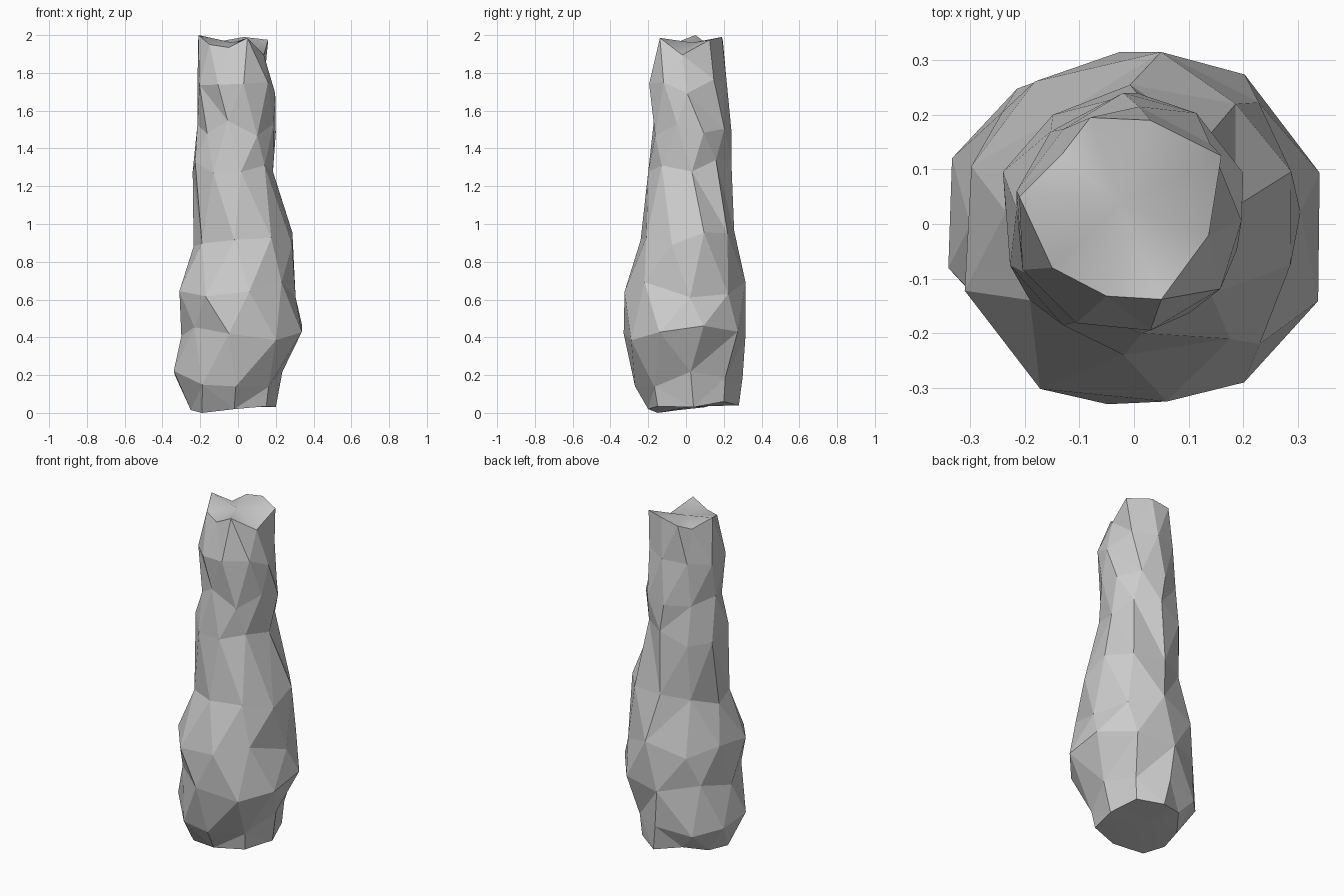
import bpy, bmesh, math, random
from mathutils import Vector

if "Cube" in bpy.data.objects:
    bpy.data.objects.remove(bpy.data.objects["Cube"])

random.seed(11)
SIDES = 9

# Silhouette profile: z, x min, x max, y min, y max
profile = [
    (0.18, -0.34, 0.235, -0.27, 0.30),
    (0.43, -0.30, 0.34, -0.33, 0.315),
    (0.65, -0.31, 0.305, -0.325, 0.315),
    (0.92, -0.235, 0.288, -0.24, 0.255),
    (1.30, -0.24, 0.185, -0.20, 0.24),
    (1.51, -0.215, 0.20, -0.17, 0.24),
    (1.73, -0.215, 0.197, -0.195, 0.215),
]
# Uneven end rims, counter-clockwise from the right
base_rim = [(0.20, 0.04, 0.03), (0.15, 0.20, 0.06), (0.02, 0.28, 0.04),
            (-0.13, 0.22, 0.07), (-0.22, 0.10, 0.03), (-0.25, -0.04, 0.015),
            (-0.19, -0.15, 0.0), (-0.02, -0.20, 0.02), (0.15, -0.15, 0.035)]
top_rim = [(0.137, -0.02, 1.895), (0.16, 0.125, 1.975), (0.03, 0.19, 1.99),
           (-0.08, 0.195, 1.97), (-0.13, 0.13, 1.94), (-0.21, 0.05, 2.0),
           (-0.15, -0.08, 1.95), (-0.05, -0.132, 1.935), (0.05, -0.138, 1.985)]


def ring(level, z, *ext):
    """Irregular ring fitted to its extents; alternate rings turn, heights are staggered."""
    pts = []
    for i in range(SIDES):
        a = math.tau * (i + 0.05 + 0.4 * (level % 2)) / SIDES + random.uniform(-0.06, 0.06)
        k = random.uniform(0.96, 1.03)
        pts.append([k * math.cos(a), k * math.sin(a), z + random.uniform(-0.045, 0.045)])
    for axis in (0, 1):
        a, b = min(p[axis] for p in pts), max(p[axis] for p in pts)
        lo, hi = ext[2 * axis:2 * axis + 2]
        for p in pts:
            p[axis] = lo + (p[axis] - a) * (hi - lo) / (b - a)
    return pts


bm = bmesh.new()
rows = [base_rim] + [ring(n, *p) for n, p in enumerate(profile)] + [top_rim]
rings = [[bm.verts.new(p) for p in row] for row in rows]

# Faceted walls, split along the shorter diagonal
for lo, hi in zip(rings, rings[1:]):
    for i in range(SIDES):
        j = (i + 1) % SIDES
        if (lo[i].co - hi[j].co).length < (lo[j].co - hi[i].co).length:
            bm.faces.new((lo[i], lo[j], hi[j]))
            bm.faces.new((lo[i], hi[j], hi[i]))
        else:
            bm.faces.new((lo[i], lo[j], hi[i]))
            bm.faces.new((lo[j], hi[j], hi[i]))

# Softly shaded caps with sharp rims
for loop, up in ((rings[0], False), (rings[-1], True)):
    mid = bm.verts.new(sum((v.co for v in loop), Vector()) / SIDES)
    for i in range(SIDES):
        a, b = loop[i], loop[(i + 1) % SIDES]
        f = bm.faces.new((a, b, mid) if up else (b, a, mid))
        f.smooth = True
        bm.edges.get((a, b)).smooth = False

bmesh.ops.recalc_face_normals(bm, faces=bm.faces)
mesh = bpy.data.meshes.new("rock_pillar")
bm.to_mesh(mesh)
bm.free()
pillar = bpy.data.objects.new("rock_pillar", mesh)
bpy.context.collection.objects.link(pillar)
